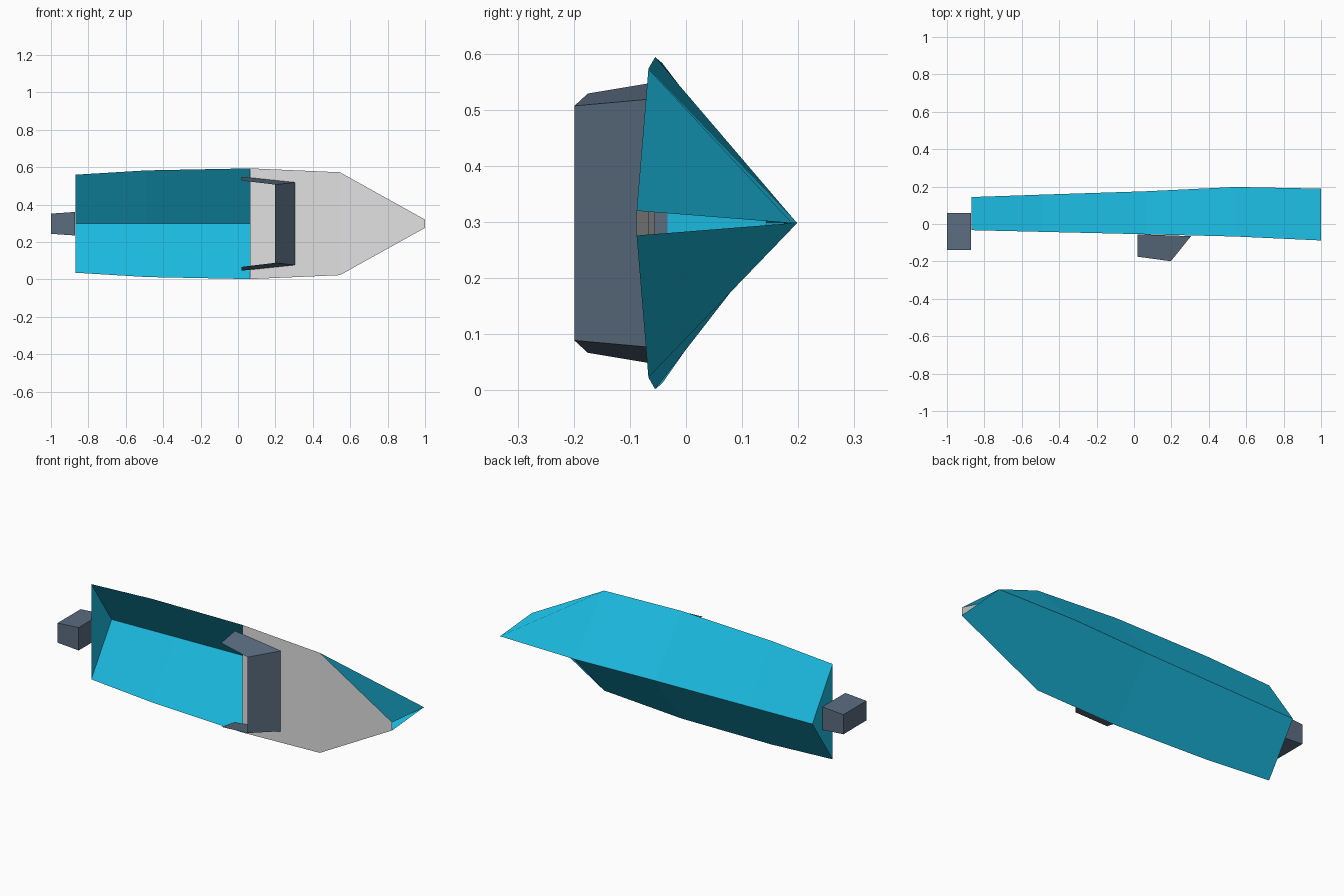
import bpy

cube = bpy.data.objects.get("Cube")
if cube:
    bpy.data.objects.remove(cube, do_unlink=True)

MID = 0.298  # height of the keel line, the boat lies on its side


def material(name, color):
    mat = bpy.data.materials.new(name)
    mat.use_nodes = True
    mat.diffuse_color = (*color, 1)
    mat.node_tree.nodes["Principled BSDF"].inputs["Base Color"].default_value = (*color, 1)
    return mat


def part(name, verts, faces, mat):
    mesh = bpy.data.meshes.new(name)
    mesh.from_pydata(verts, [], faces)
    mesh.materials.append(mat)
    mesh.update()
    obj = bpy.data.objects.new(name, mesh)
    bpy.context.collection.objects.link(obj)


teal = material("hull teal", (0.011, 0.49, 0.74))
grey = material("deck grey", (0.75, 0.75, 0.76))
slate = material("slate", (0.104, 0.152, 0.213))

# Hull stations: x, gunwale y, half beam, keel y
stations = [
    (-0.87, -0.033, 0.262, 0.144),
    (-0.49, -0.042, 0.285, 0.157),
    (0.065, -0.055, 0.296, 0.175),
    (0.545, -0.067, 0.275, 0.198),
    (1.0, -0.088, 0.022, 0.189),
]

# V-shaped open shell: upper gunwale, keel, lower gunwale at each station
verts, faces = [], []
for x, rail, beam, keel in stations:
    verts += [(x, rail, MID + beam), (x, keel, MID), (x, rail, MID - beam)]
for i in range(len(stations) - 1):
    for k in (3 * i, 3 * i + 1):
        faces.append((k, k + 3, k + 4, k + 1))
faces.append((0, 1, 2))  # transom
part("hull", verts, faces, teal)

# Foredeck strips between the gunwales
verts = []
for x, rail, beam, keel in stations[2:]:
    verts += [(x, rail, MID + beam), (x, rail, MID - beam)]
part("foredeck", verts, [(a, a + 1, a + 3, a + 2) for a in (0, 2)], grey)

# Windshield: front pane and two swept side panes, open above and behind
pane = [(0.02, -0.055, 0.251), (0.02, -0.175, 0.231),
        (0.197, -0.199, 0.209), (0.305, -0.065, 0.221)]
verts = [(x, y, MID + side * w) for side in (1, -1) for x, y, w in pane]
part("windshield", verts, [(0, 1, 2, 3), (7, 6, 5, 4), (3, 2, 6, 7)], slate)

# Outboard motor: box tapering away, butted against the outside of the transom
verts = [(x, y, MID + s * h) for x, h in ((-1.0, 0.054), (-0.872, 0.063))
         for y, s in ((-0.14, -1), (0.06, -1), (0.06, 1), (-0.14, 1))]
sides = [(i, (i + 1) % 4, (i + 1) % 4 + 4, i + 4) for i in range(4)]
part("motor", verts, sides + [(3, 2, 1, 0), (4, 5, 6, 7)], slate)
